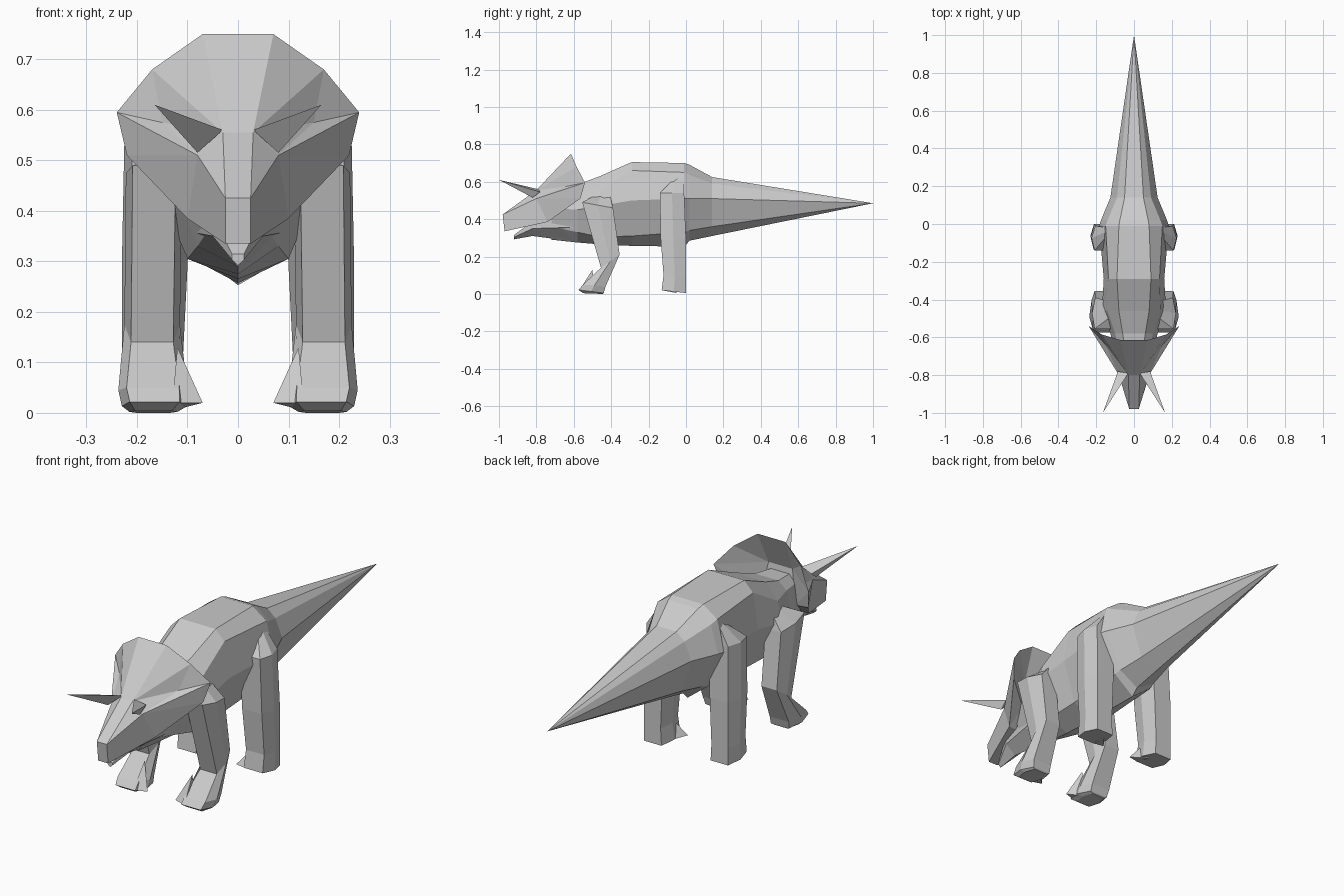
import bpy, bmesh

if "Cube" in bpy.data.objects:
    bpy.data.objects.remove(bpy.data.objects["Cube"])


def finish(name, bm):
    bmesh.ops.recalc_face_normals(bm, faces=bm.faces[:])
    me = bpy.data.meshes.new(name)
    bm.to_mesh(me)
    bm.free()
    ob = bpy.data.objects.new(name, me)
    bpy.context.collection.objects.link(ob)
    return ob


def loft(name, rings, tip=None):
    """Skin equal-length rings; close the ends, optionally ending in a point."""
    bm = bmesh.new()
    vs = [[bm.verts.new(p) for p in r] for r in rings]
    n = len(vs[0])
    for a, b in zip(vs, vs[1:]):
        for i in range(n):
            j = (i + 1) % n
            bm.faces.new((a[i], a[j], b[j], b[i]))
    bm.faces.new(vs[0])
    if tip:
        t = bm.verts.new(tip)
        for i in range(n):
            bm.faces.new((vs[-1][i], vs[-1][(i + 1) % n], t))
    else:
        bm.faces.new(vs[-1])
    return finish(name, bm)


def mirrored(pts, s):
    return [(x * s, y, z) for x, y, z in pts]


def body_ring(y, half, keel):
    right = [(x, y, z) for x, z in half]
    return right + [(0, y, keel)] + mirrored(right[::-1], -1)


# Body and tail: half profiles run from back to belly, then the keel height
loft("body_and_tail", [
    body_ring(-.72, [(.04, .57), (.07, .54), (.09, .46), (.06, .36)], .29),
    body_ring(-.58, [(.06, .585), (.10, .55), (.125, .45), (.08, .33)], .275),
    body_ring(-.46, [(.08, .63), (.14, .56), (.17, .47), (.10, .305)], .265),
    body_ring(-.29, [(.09, .705), (.135, .66), (.16, .50), (.10, .31)], .257),
    body_ring(-.01, [(.08, .70), (.15, .65), (.185, .51), (.10, .33)], .253),
    body_ring(.02, [(.075, .69), (.14, .635), (.175, .51), (.095, .34)], .285),
    body_ring(.14, [(.05, .625), (.09, .59), (.125, .51), (.075, .36)], .31),
], tip=(0, 1, .485))

# Lower jaw
def jaw_ring(y, w, top, low):
    return [(w, y, top), (w, y, (top + low) / 2), (0, y, low),
            (-w, y, (top + low) / 2), (-w, y, top)]

loft("lower_jaw", [jaw_ring(-.92, .012, .315, .292), jaw_ring(-.82, .05, .39, .31),
                   jaw_ring(-.56, .09, .44, .275)])

# Head with hollow-backed frill: right-half points mirrored, bridged at the centre
half = [(.025, -.98, .425), (.025, -.97, .335), (.03, -.80, .555), (.08, -.80, .51),
        (.10, -.74, .385), (.07, -.615, .75), (.17, -.585, .68), (.24, -.54, .595),
        (.22, -.565, .51), (.06, -.68, .60), (.09, -.66, .45), (.15, -.64, .575)]
side_faces = [(2, 6, 5), (2, 11, 6), (6, 11, 7), (7, 11, 3), (3, 11, 2),
              (3, 8, 7), (3, 4, 8), (0, 3, 2), (0, 1, 4, 3),
              (5, 6, 9), (6, 7, 9), (7, 10, 9), (7, 8, 10), (8, 4, 10)]
centre = [1, 0, 2, 5, 9, 10, 4, 1]
bm = bmesh.new()
R = [bm.verts.new(p) for p in half]
L = [bm.verts.new(p) for p in mirrored(half, -1)]
for f in side_faces:
    bm.faces.new([R[i] for i in f])
    bm.faces.new([L[i] for i in reversed(f)])
for a, b in zip(centre, centre[1:]):
    bm.faces.new((R[a], R[b], L[b], L[a]))
finish("head_and_frill", bm)


# Leg rings: six sided, front edge and back edge at their own heights
def leg_ring(x0, x1, yf, zf, yb, zb):
    w = x1 - x0
    ym, zm = (yf + yb) / 2, (zf + zb) / 2
    return [(x0 + .12 * w, yf, zf), (x1 - .12 * w, yf, zf), (x1, ym, zm),
            (x1 - .15 * w, yb, zb), (x0 + .15 * w, yb, zb), (x0, ym, zm)]


front_leg = [leg_ring(.10, .14, -.50, .52, -.41, .54),
             leg_ring(.11, .222, -.555, .49, -.39, .46),
             leg_ring(.115, .225, -.455, .14, -.355, .21),
             leg_ring(.10, .237, -.55, .05, -.43, .04),
             leg_ring(.10, .23, -.575, .022, -.44, .005),
             leg_ring(.12, .215, -.55, .004, -.445, 0)]
hind_leg = [leg_ring(.11, .145, -.06, .62, -.02, .64),
            leg_ring(.09, .225, -.14, .54, -.01, .54),
            leg_ring(.10, .23, -.135, .29, 0, .29),
            leg_ring(.11, .23, -.12, .10, 0, .08),
            leg_ring(.105, .23, -.13, .02, 0, .005)]
horn_base = [(.03, -.79, .56), (.085, -.78, .545), (.08, -.82, .515)]
front_claw = [(.12, -.50, .13), (.13, -.57, .02), (.13, -.49, .005)]
hind_claw = [(.13, -.09, .09), (.13, -.13, .02), (.13, -.05, .005)]

for s, side in ((1, "right"), (-1, "left")):
    loft("front_leg_" + side, [mirrored(r, s) for r in front_leg])
    loft("hind_leg_" + side, [mirrored(r, s) for r in hind_leg])
    # Brow horn and inner claws
    loft("brow_horn_" + side, [mirrored(horn_base, s)], tip=(.165 * s, -1, .61))
    loft("front_claw_" + side, [mirrored(front_claw, s)], tip=(.07 * s, -.55, .02))
    loft("hind_claw_" + side, [mirrored(hind_claw, s)], tip=(.075 * s, -.12, .02))
